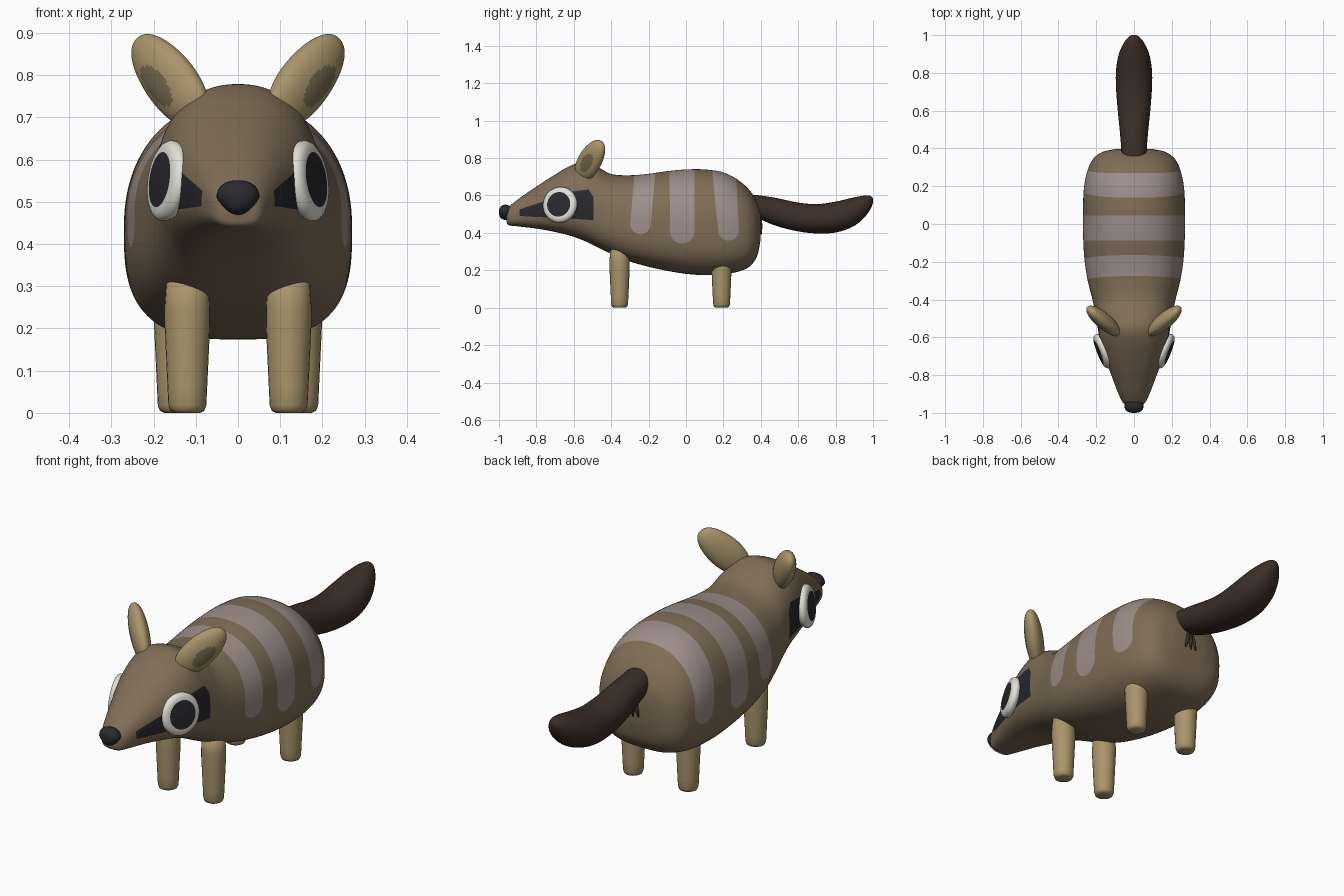
import bpy, bmesh, math
from mathutils import Vector, Matrix

if "Cube" in bpy.data.objects:
    bpy.data.objects.remove(bpy.data.objects["Cube"])


def mat(name, rgb):
    m = bpy.data.materials.new(name)
    m.diffuse_color = (*rgb, 1)
    m.use_nodes = True
    m.node_tree.nodes["Principled BSDF"].inputs["Base Color"].default_value = m.diffuse_color
    return m


BROWN = mat("brown_fur", (0.215, 0.152, 0.092))
TAN = mat("tan_fur", (0.40, 0.30, 0.145))
STRIPE = mat("pale_stripe", (0.34, 0.27, 0.25))
TAIL = mat("dark_brown_fur", (0.045, 0.027, 0.021))
DARK = mat("charcoal", (0.022, 0.022, 0.028))
WHITE = mat("eye_white", (0.76, 0.75, 0.69))
INNER = mat("inner_ear", (0.20, 0.15, 0.085))


def spow(v, p):
    return math.copysign(abs(v) ** p, v)


def spline(keys, steps):
    """Smooth curve through rows of numbers."""
    out = []
    for i in range(len(keys) - 1):
        a, b, c, d = (keys[min(max(i + k, 0), len(keys) - 1)] for k in (-1, 0, 1, 2))
        for s in range(steps):
            t = s / steps
            out.append([q + 0.5 * t * (r - p + t * (2 * p - 5 * q + 4 * r - s4 + t * (3 * (q - r) + s4 - p)))
                        for p, q, r, s4 in zip(a, b, c, d)])
    return out + [list(keys[-1])]


def cut_outline(bm, poly):
    """Cut the mesh along every edge of a (y, z) outline."""
    y0, y1 = min(p[0] for p in poly) - 0.03, max(p[0] for p in poly) + 0.03
    z0 = min(p[1] for p in poly) - 0.03
    for (ya, za), (yb, zb) in zip(poly, poly[1:] + poly[:1]):
        faces = [f for f in bm.faces if y0 < f.calc_center_median().y < y1 and f.calc_center_median().z > z0]
        geom = faces + list({e for f in faces for e in f.edges}) + list({v for f in faces for v in f.verts})
        bmesh.ops.bisect_plane(bm, geom=geom, dist=1e-5, plane_co=(0, ya, za), plane_no=(0, za - zb, yb - ya))


def loft(name, rings, mats, rule=None, matrix=None, outlines=()):
    """Skin closed rings of points and close both ends; rule picks a material per face."""
    bm = bmesh.new()
    loops = [[bm.verts.new(p) for p in ring] for ring in rings]
    n = len(loops[0])
    for a, b in zip(loops, loops[1:]):
        for i in range(n):
            bm.faces.new((a[i], a[(i + 1) % n], b[(i + 1) % n], b[i]))
    for loop in (loops[0], loops[-1]):
        mid = bm.verts.new(sum((v.co for v in loop), Vector()) / n)
        for i in range(n):
            bm.faces.new((loop[i], loop[(i + 1) % n], mid))
    bmesh.ops.recalc_face_normals(bm, faces=bm.faces)
    for poly in outlines:
        cut_outline(bm, poly)
    for f in bm.faces:
        f.smooth = True
        if rule:
            f.material_index = rule(f.calc_center_median())
    if matrix:
        bm.transform(matrix)
        if matrix.determinant() < 0:
            bmesh.ops.reverse_faces(bm, faces=bm.faces)
    me = bpy.data.meshes.new(name)
    bm.to_mesh(me)
    bm.free()
    for m in mats:
        me.materials.append(m)
    ob = bpy.data.objects.new(name, me)
    bpy.context.collection.objects.link(ob)


def lathe(name, profile, mats, rule=None, matrix=None, n=32):
    """Spin (radius, height) pairs about local z."""
    rings = [[(r * math.cos(math.tau * i / n), r * math.sin(math.tau * i / n), h) for i in range(n)]
             for r, h in profile]
    loft(name, rings, mats, rule, matrix)


def section(y, top, bot, w, n, ntop, nbot):
    """Rounded cross-section in the xz plane."""
    zc = bot + 0.46 * (top - bot)
    pts = []
    for i in range(n):
        a = math.tau * i / n
        e = 2 / (ntop if math.sin(a) > 0 else nbot)
        h = top - zc if math.sin(a) > 0 else zc - bot
        pts.append((w * spow(math.cos(a), e), y, zc + h * spow(math.sin(a), e)))
    return pts


def frame(origin, ax, ay, az, mirror):
    m = Matrix.Translation(origin) @ Matrix((ax, ay, az)).transposed().to_4x4()
    return Matrix.Diagonal((mirror, 1, 1, 1)) @ m


# Body and head: y, top, bottom, half width
BODY = [(-0.96, 0.505, 0.465, 0.025), (-0.95, 0.535, 0.442, 0.055), (-0.90, 0.578, 0.435, 0.082),
        (-0.80, 0.648, 0.423, 0.120), (-0.70, 0.712, 0.405, 0.158), (-0.62, 0.758, 0.385, 0.180),
        (-0.55, 0.779, 0.360, 0.192), (-0.48, 0.757, 0.327, 0.203), (-0.40, 0.715, 0.288, 0.220),
        (-0.30, 0.708, 0.247, 0.245), (-0.20, 0.716, 0.219, 0.261), (-0.10, 0.730, 0.197, 0.268),
        (0.00, 0.739, 0.181, 0.270), (0.10, 0.739, 0.174, 0.270), (0.20, 0.723, 0.179, 0.264),
        (0.28, 0.682, 0.193, 0.247), (0.34, 0.628, 0.220, 0.220), (0.38, 0.565, 0.275, 0.170),
        (0.398, 0.51, 0.36, 0.09)]
# Stripes: front and back y at the top, the same at the lower end, z of the lower end
STRIPES = [(-0.268, -0.158, -0.298, -0.188, 0.392), (-0.088, 0.044, -0.086, 0.045, 0.342),
           (0.133, 0.263, 0.172, 0.283, 0.358)]
# Mask outline in side view (y, z)
MASK = [(-0.89, 0.490), (-0.89, 0.526), (-0.77, 0.565), (-0.62, 0.62),
        (-0.52, 0.632), (-0.495, 0.59), (-0.495, 0.468), (-0.60, 0.475)]


def stripe_outline(a, b, c, d, z):
    r, mid = (d - c) / 2, (c + d) / 2
    arc = [(mid - r * math.cos(math.pi * i / 8), z + r - r * math.sin(math.pi * i / 8)) for i in range(9)]
    return [(a, 0.80), *arc, (b, 0.80)]


def inside(y, z, poly):
    hit = False
    for (y1, z1), (y2, z2) in zip(poly, poly[1:] + poly[:1]):
        if (z1 > z) != (z2 > z) and y < y1 + (z - z1) * (y2 - y1) / (z2 - z1):
            hit = not hit
    return hit


BANDS = [stripe_outline(*s) for s in STRIPES]


def fur_rule(c):
    if any(inside(c.y, c.z, band) for band in BANDS):
        return 1
    return 2 if inside(c.y, c.z, MASK) else 0


loft("body", [section(*k, 96, 2.2, 2.95) for k in spline(BODY, 6)], [BROWN, STRIPE, DARK],
     fur_rule, outlines=BANDS + [MASK])

# Tail: y, top, bottom, half width
TAIL_KEYS = [(0.345, 0.585, 0.52, 0.04), (0.36, 0.602, 0.495, 0.064), (0.42, 0.597, 0.462, 0.069),
             (0.50, 0.583, 0.432, 0.076), (0.60, 0.562, 0.408, 0.086), (0.70, 0.554, 0.397, 0.094),
             (0.80, 0.567, 0.402, 0.096), (0.89, 0.588, 0.432, 0.083), (0.95, 0.599, 0.478, 0.059),
             (0.985, 0.598, 0.525, 0.034), (1.0, 0.585, 0.56, 0.012)]
loft("tail", [section(*k, 32, 2.1, 2.1) for k in spline(TAIL_KEYS, 4)], [TAIL])

# Small tuft of strands under the tail
for i, dx in enumerate((-0.022, 0, 0.022)):
    axis = Vector((dx, 0.005, -0.075)).normalized()
    rot = axis.to_track_quat('Z', 'Y').to_matrix().to_4x4()
    lathe(f"tail_tuft_{i + 1}", [(0.011, 0), (0.009, 0.05), (0.003, 0.085)], [TAIL],
          matrix=Matrix.Translation((dx * 0.3, 0.396, 0.475)) @ rot, n=8)

# Nose, wide on top and narrow underneath
nose = []
for j in range(1, 16):
    a = math.pi * j / 16
    ring = []
    for i in range(32):
        b = math.tau * i / 32
        s = math.sin(a) ** 0.8
        z = 0.041 * spow(math.sin(b), 0.9) * s
        ring.append((0.051 * spow(math.cos(b), 0.85) * s * (1 + 11 * min(z, 0)),
                     -0.965 - 0.035 * math.cos(a), 0.510 + z))
    nose.append(ring)
loft("nose", nose, [DARK])

# Egg-shaped profile for the ears
EAR = [(math.sin(math.pi * j / 40) ** 0.85, -math.cos(math.pi * j / 40)) for j in range(1, 40)]


def ear_rule(c):
    return 1 if c.y > 0 and ((c.x + 0.014) / 0.034) ** 2 + ((c.z + 0.002) / 0.062) ** 2 < 1 else 0


# Domed eye profile and leg profile: radius, height
EYE = [(0.002, 0.024), (0.035, 0.023), (0.060, 0.020), (0.065, 0.0195), (0.066, 0.0195), (0.080, 0.018),
       (0.090, 0.012), (0.096, 0.003), (0.096, -0.006), (0.088, -0.02), (0.05, -0.03)]
LEG = [(0.030, 0.0), (0.040, 0.005), (0.045, 0.018), (0.047, 0.06), (0.054, 0.21), (0.054, 0.25)]

for side, sx in (("right", 1), ("left", -1)):
    # Ear: flattened egg with a darker inner face
    n = Vector((0.68, -0.73, -0.07)).normalized()
    up = Vector((0.52, 0.49, 0.69))
    up = (up - n * up.dot(n)).normalized()
    rings = [[(0.072 * r * math.cos(math.tau * i / 64) * (1 - 0.08 * h),
               0.042 * r * math.sin(math.tau * i / 64), 0.138 * h) for i in range(64)] for r, h in EAR]
    loft(f"ear_{side}", rings, [TAN, INNER], ear_rule,
         frame((0.162, -0.512, 0.788), n.cross(up), n, up, sx))

    # Eye: white rim around a dark centre
    n = Vector((0.92, -0.36, 0.13)).normalized()
    ax = Vector((0, 0, 1)).cross(n).normalized()
    lathe(f"eye_{side}", EYE, [WHITE, DARK],
          lambda c: 1 if c.z > 0 and math.hypot(c.x, c.y) < 0.0655 else 0,
          frame((0.168, -0.674, 0.55), ax, n.cross(ax), n, sx), n=48)

    # Legs, with tops sunk into the belly
    for part, x, y, top in (("front", 0.120, -0.355, 0.32), ("rear", 0.145, 0.19, 0.27)):
        lathe(f"{part}_leg_{side}", LEG + [(0.050, top - 0.01), (0.03, top)], [TAN],
              matrix=Matrix.Translation((sx * x, y, 0)), n=24)
